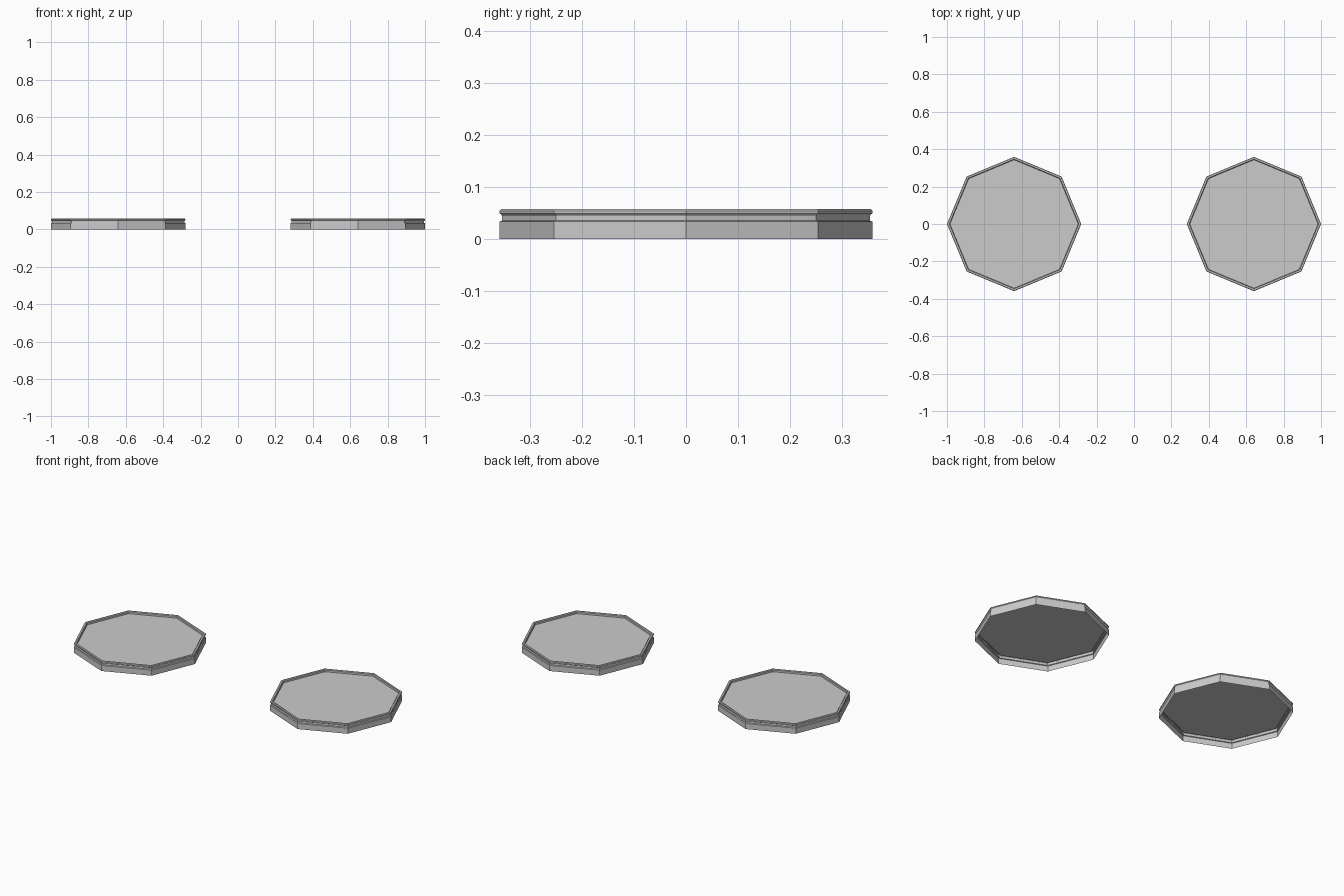
import bpy, bmesh, math

if "Cube" in bpy.data.objects:
    bpy.data.objects.remove(bpy.data.objects["Cube"])

SIDES = 8
# Radius/height outline: open skirt, shallow groove, raised bevelled rim, recessed panel
PROFILE = [(0.359, 0.0), (0.359, 0.033), (0.354, 0.035), (0.354, 0.044),
           (0.356, 0.047), (0.359, 0.049), (0.359, 0.054), (0.356, 0.057),
           (0.347, 0.057), (0.343, 0.054), (0.343, 0.044)]


def make_lid(name, x):
    bm = bmesh.new()
    rings = []
    for r, z in PROFILE:
        rings.append([bm.verts.new((r * math.cos(i * math.tau / SIDES),
                                    r * math.sin(i * math.tau / SIDES), z))
                      for i in range(SIDES)])
    # Walls between successive rings
    for a, b in zip(rings, rings[1:]):
        for i in range(SIDES):
            j = (i + 1) % SIDES
            bm.faces.new((a[i], a[j], b[j], b[i]))
    # Recessed top panel; the underside stays open
    bm.faces.new(rings[-1])
    mesh = bpy.data.meshes.new(name)
    bm.to_mesh(mesh)
    bm.free()
    lid = bpy.data.objects.new(name, mesh)
    lid.location.x = x
    bpy.context.collection.objects.link(lid)


# Matching pair of lids
for name, x in (("left_lid", -0.641), ("right_lid", 0.641)):
    make_lid(name, x)
